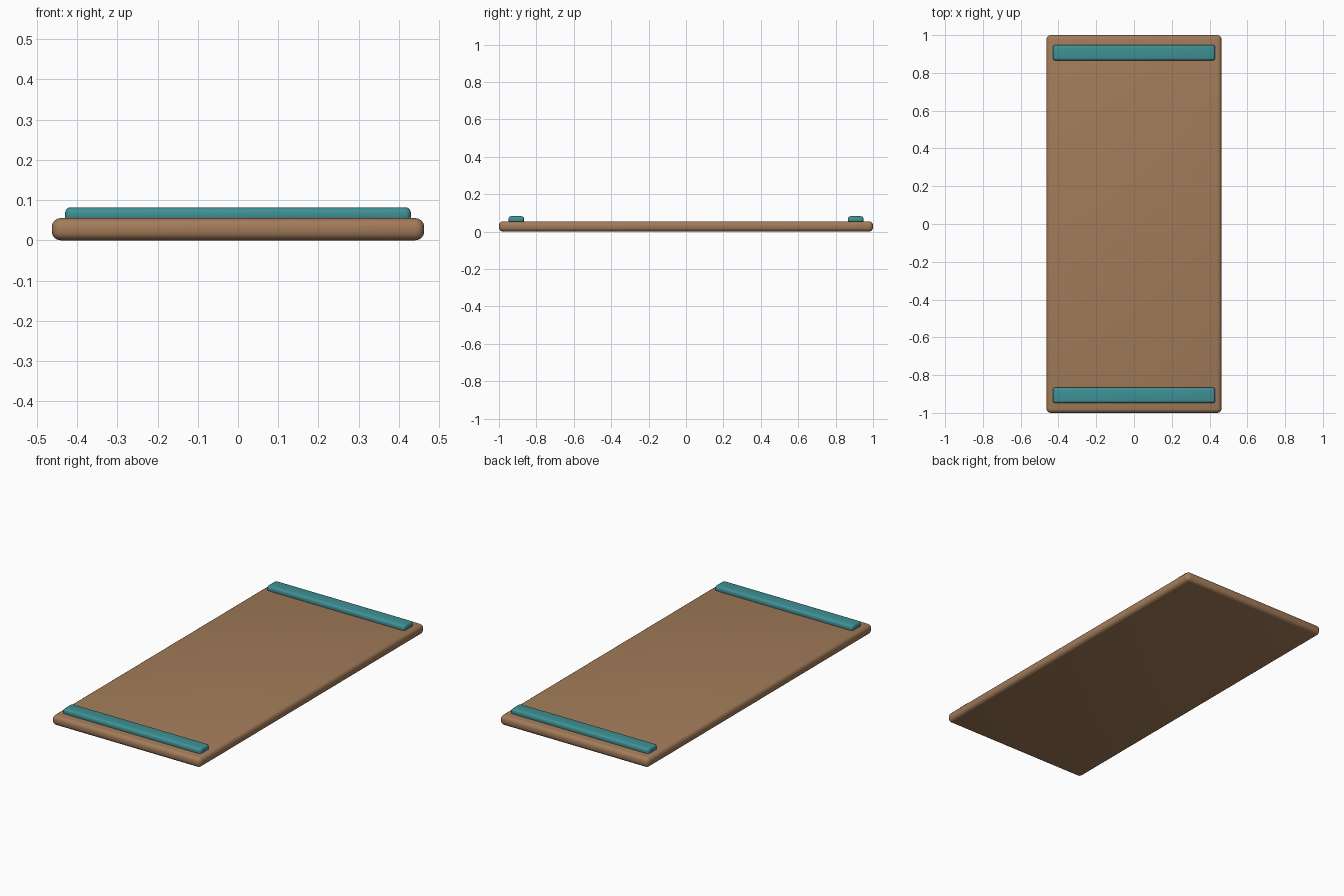
import bpy

if "Cube" in bpy.data.objects:
    bpy.data.objects.remove(bpy.data.objects["Cube"])


def material(name, color):
    mat = bpy.data.materials.new(name)
    mat.diffuse_color = color
    mat.use_nodes = True
    mat.node_tree.nodes["Principled BSDF"].inputs["Base Color"].default_value = mat.diffuse_color
    return mat


def rounded_box(name, size, center, radius, mat):
    bpy.ops.mesh.primitive_cube_add(size=1, location=center)
    obj = bpy.context.object
    obj.name = name
    obj.scale = size
    bpy.ops.object.transform_apply(location=False, rotation=False, scale=True)
    bevel = obj.modifiers.new("Rounded edges", 'BEVEL')
    bevel.width = radius
    bevel.segments = 4
    bpy.ops.object.modifier_apply(modifier=bevel.name)
    bpy.ops.object.shade_smooth_by_angle()
    obj.data.materials.append(mat)
    return obj


wood = material("wood", (0.36, 0.20, 0.10, 1))
teal = material("teal", (0.05, 0.28, 0.30, 1))

# Flat board
rounded_box("board", (0.926, 2.0, 0.055), (0, 0, 0.0275), 0.022, wood)

# Raised strips across both ends, slightly sunk into the board
for name, side in (("front_strip", -1), ("back_strip", 1)):
    rounded_box(name, (0.86, 0.083, 0.037), (0, side * 0.907, 0.0635), 0.014, teal)
